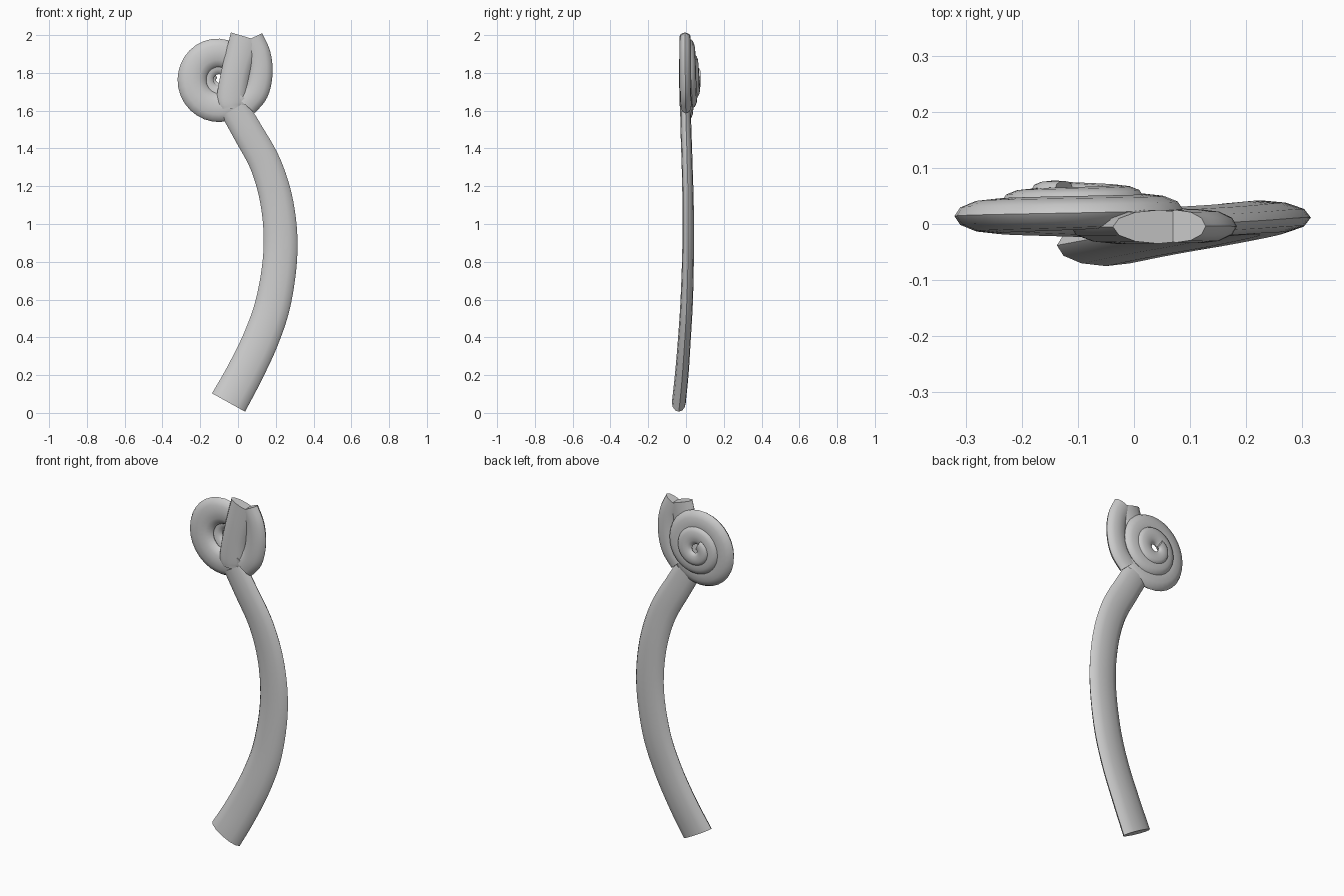
import bpy, bmesh, math
from mathutils import Vector

cube = bpy.data.objects.get("Cube")
if cube:
    bpy.data.objects.remove(cube, do_unlink=True)

mat = bpy.data.materials.new("soft grey")
mat.use_nodes = True
grey = (0.6, 0.6, 0.6, 1)
mat.diffuse_color = grey
mat.node_tree.nodes["Principled BSDF"].inputs["Base Color"].default_value = grey


def smooth_path(keys, steps):
    """Catmull-Rom through keys of (x, y, z, half width, half depth)."""
    keys = [Vector(k) for k in keys]
    pts = [keys[0] * 2 - keys[1]] + keys + [keys[-1] * 2 - keys[-2]]
    out = []
    for a, b, c, d in zip(pts, pts[1:], pts[2:], pts[3:]):
        for i in range(steps):
            t = i / steps
            out.append(0.5 * (2 * b + (c - a) * t + (2 * a - 5 * b + 4 * c - d) * t**2
                              + (3 * b - a - 3 * c + d) * t**3))
    return out + [keys[-1]]


def sweep(name, keys, steps=6, sides=12):
    """Flattened oval tube along a path that lies close to the xz plane."""
    path = smooth_path(keys, steps)
    bm = bmesh.new()
    rings = []
    for i, p in enumerate(path):
        nxt, prv = path[min(i + 1, len(path) - 1)], path[max(i - 1, 0)]
        side = Vector((nxt[2] - prv[2], 0, prv[0] - nxt[0])).normalized()
        ring = []
        for s in range(sides):
            a = math.tau * s / sides
            offset = side * p[3] * math.cos(a) + Vector((0, p[4] * math.sin(a), 0))
            ring.append(bm.verts.new(Vector(p[:3]) + offset))
        rings.append(ring)
    for r, q in zip(rings, rings[1:]):
        for s in range(sides):
            t = (s + 1) % sides
            bm.faces.new((r[s], r[t], q[t], q[s]))
    bm.faces.new(rings[0])
    bm.faces.new(rings[-1])
    bmesh.ops.recalc_face_normals(bm, faces=bm.faces)
    mesh = bpy.data.meshes.new(name)
    bm.to_mesh(mesh)
    bm.free()
    mesh.materials.append(mat)
    obj = bpy.data.objects.new(name, mesh)
    bpy.context.collection.objects.link(obj)
    bpy.ops.object.select_all(action='DESELECT')
    obj.select_set(True)
    bpy.context.view_layer.objects.active = obj
    bpy.ops.object.shade_smooth_by_angle(angle=math.radians(50))
    return obj


# Long bowed stem
sweep("stem", [
    (-0.05, -0.038, 0.055, 0.10, 0.037), (0.035, -0.022, 0.21, 0.097, 0.036),
    (0.125, -0.008, 0.4, 0.095, 0.034), (0.19, 0.004, 0.6, 0.093, 0.033),
    (0.225, 0.011, 0.86, 0.09, 0.031), (0.208, 0.011, 1.1, 0.087, 0.03),
    (0.148, 0.006, 1.31, 0.083, 0.029), (0.05, 0, 1.49, 0.08, 0.029),
    (-0.02, -0.003, 1.61, 0.077, 0.028)])

# Straight front blade rising from the stem
sweep("blade", [
    (-0.035, -0.004, 1.61, 0.066, 0.028), (-0.035, -0.005, 1.66, 0.078, 0.03),
    (-0.012, -0.005, 1.8, 0.077, 0.031), (0.043, -0.005, 1.99, 0.084, 0.03)])

# Outer lobe folding down beside the blade
sweep("lobe", [
    (0.075, -0.004, 1.985, 0.058, 0.029), (0.112, -0.004, 1.9, 0.06, 0.03),
    (0.12, -0.004, 1.8, 0.063, 0.03), (0.097, -0.003, 1.7, 0.065, 0.03),
    (0.04, 0, 1.63, 0.065, 0.03)])

# Coil winding inward and stepping toward the back:
# (turns, outer radius, half width, depth position, half depth)
coil = [
    (-0.15, 0.215, 0.07, 0.0, 0.03), (0, 0.225, 0.075, 0.008, 0.031),
    (0.25, 0.22, 0.076, 0.014, 0.031), (0.5, 0.216, 0.075, 0.02, 0.03),
    (0.75, 0.185, 0.066, 0.028, 0.026), (1, 0.15, 0.058, 0.037, 0.023),
    (1.25, 0.135, 0.053, 0.042, 0.021), (1.5, 0.13, 0.051, 0.046, 0.02),
    (1.75, 0.115, 0.046, 0.052, 0.018), (2, 0.092, 0.037, 0.058, 0.016),
    (2.25, 0.082, 0.033, 0.063, 0.014), (2.4, 0.072, 0.03, 0.065, 0.012)]
keys = []
for key in smooth_path(coil, 4):
    turn, outer, half_w, y, half_d = key
    ang = -math.pi / 2 - math.tau * turn
    r = outer - half_w
    keys.append((-0.1 + r * math.cos(ang), y, 1.765 + r * math.sin(ang), half_w, half_d))
sweep("coil", keys, steps=2)
